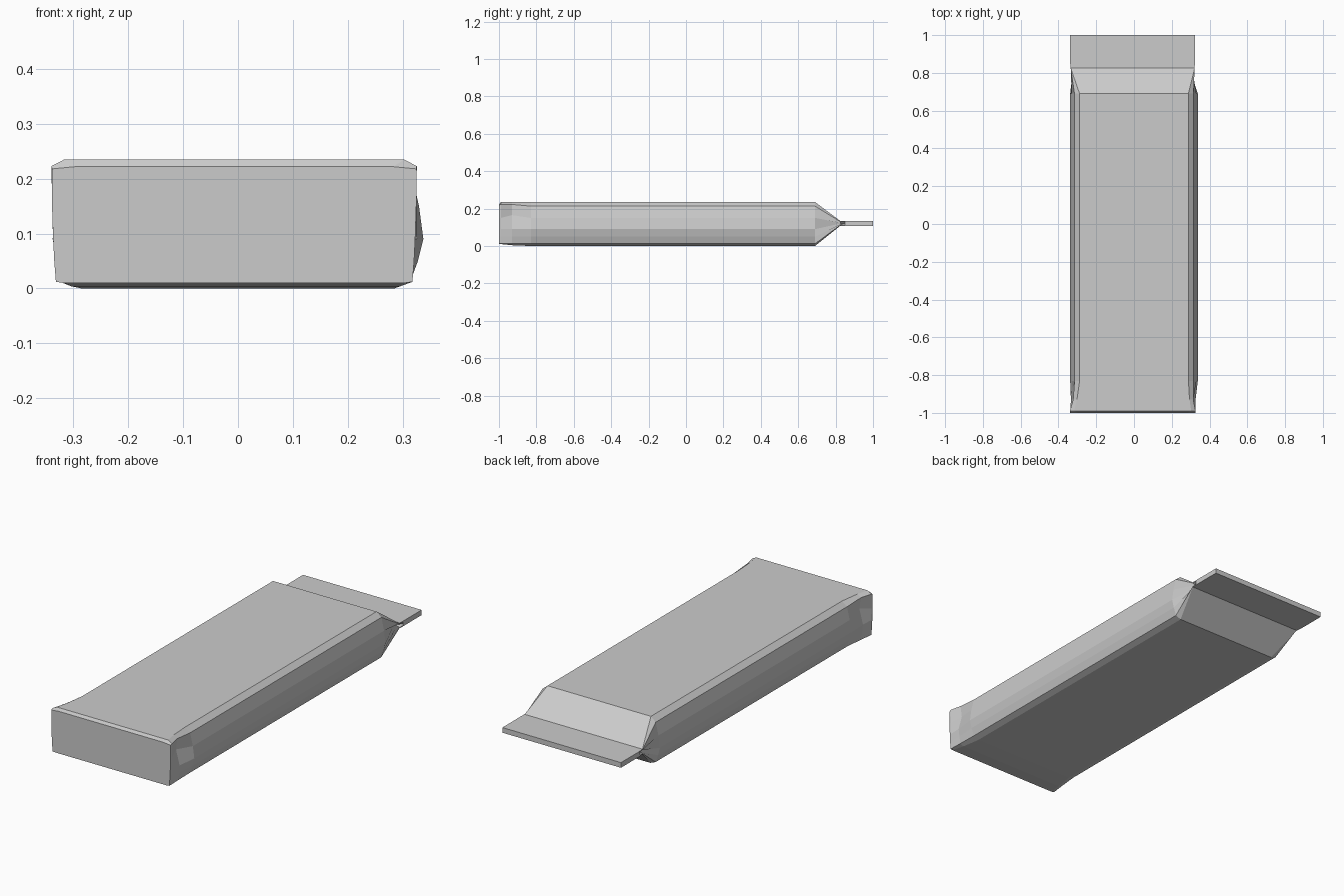
import bpy
import bmesh

cube = bpy.data.objects.get("Cube")
if cube:
    bpy.data.objects.remove(cube)

grey = bpy.data.materials.new("plain_grey")
grey.use_nodes = True
colour = (0.6, 0.6, 0.6, 1)
grey.diffuse_color = colour
grey.node_tree.nodes["Principled BSDF"].inputs["Base Color"].default_value = colour

# Half cross-sections from top edge to bottom edge, as (x, z)
body = [(.288, .235), (.315, .213), (.33, .15), (.338, .09), (.328, .05), (.314, .012), (.285, 0)]
dent = [(.298, .235), (.318, .222), (.31, .165), (.33, .09), (.325, .05), (.32, .012), (.3, .004)]
end_x = [.31, .333, .332, .33, .328, .325, .31]
end_z = [.235, .223, .15, .09, .05, .012, .01]
end = list(zip(end_x, end_z))
front = [(.29, .222), (.332, .218)] + end[2:]
neck_x = [.328, .328, .315, .30, .315, .328, .328]
neck_z = [.134, .13, .124, .12, .117, .112, .108]
neck = list(zip(neck_x, neck_z))
seal = [(.33, z) for z in neck_z]

# Sections along the packet: y, sideways shift, half profile
sections = [(-1, -.007, front), (-.99, -.007, end), (-.93, -.004, dent),
            (-.83, 0, body), (.69, 0, body), (.825, -.007, neck),
            (.85, -.008, seal), (1, -.008, seal)]

# Loft the sealed packet
bm = bmesh.new()
rings = []
for y, shift, half in sections:
    outline = half + [(-x, z) for x, z in reversed(half)]
    rings.append([bm.verts.new((x + shift, y, z)) for x, z in outline])
for a, b in zip(rings, rings[1:]):
    for i in range(len(a)):
        j = (i + 1) % len(a)
        bm.faces.new((a[i], a[j], b[j], b[i]))
bm.faces.new(rings[0])
bm.faces.new(rings[-1])
bmesh.ops.recalc_face_normals(bm, faces=bm.faces)

mesh = bpy.data.meshes.new("packet")
bm.to_mesh(mesh)
bm.free()
mesh.materials.append(grey)
packet = bpy.data.objects.new("packet", mesh)
bpy.context.collection.objects.link(packet)
